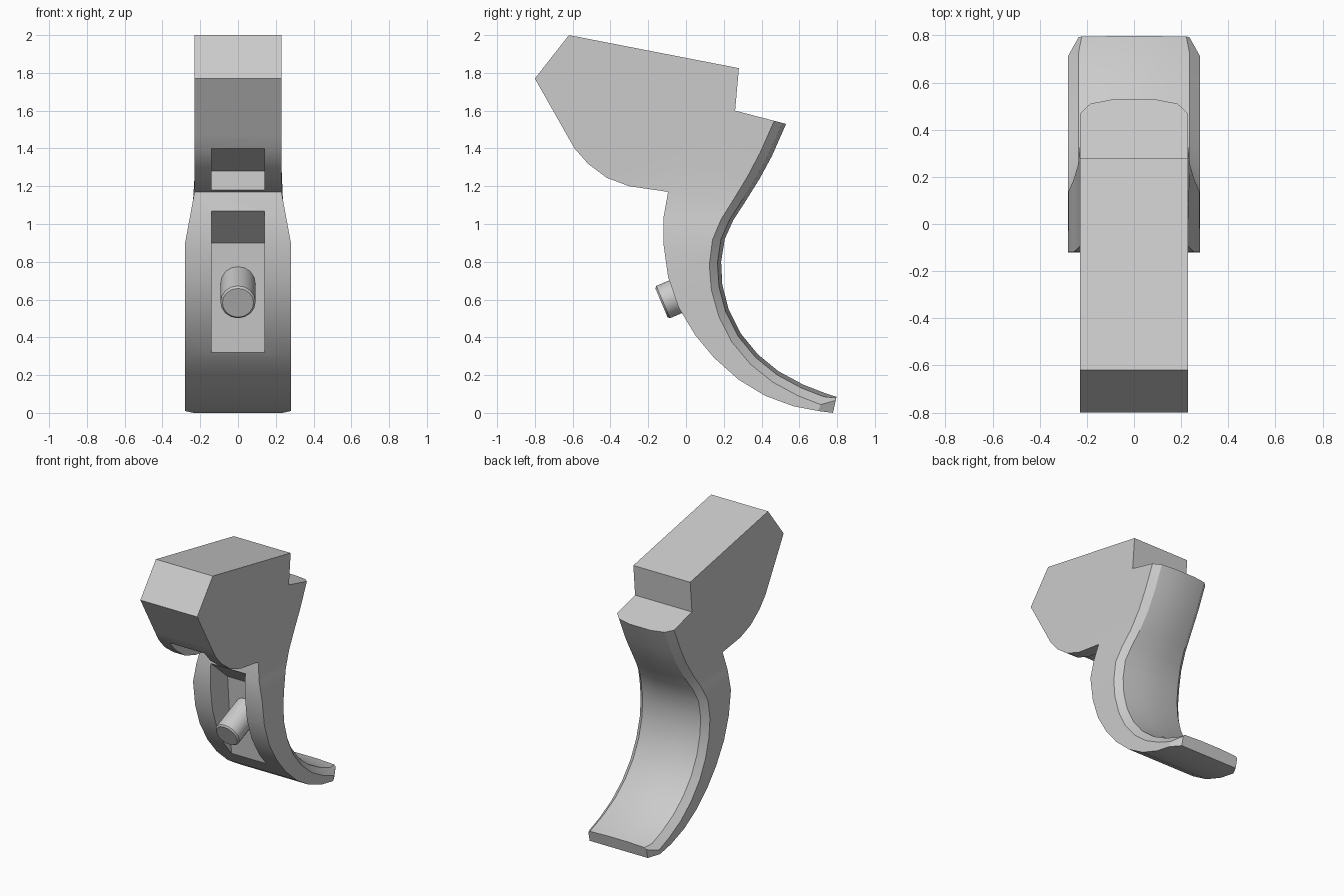
import bpy, bmesh, math
from mathutils import Vector

if "Cube" in bpy.data.objects:
    bpy.data.objects.remove(bpy.data.objects["Cube"])

HEAD_W, LEVER_W, SLOT_W = 0.23, 0.28, 0.14


def half_width(z):
    t = min(max((1.17 - z) / 0.27, 0), 1)
    return HEAD_W + (LEVER_W - HEAD_W) * t


def finish(bm, name):
    bmesh.ops.remove_doubles(bm, verts=bm.verts, dist=1e-5)
    bmesh.ops.recalc_face_normals(bm, faces=bm.faces)
    me = bpy.data.meshes.new(name)
    bm.to_mesh(me)
    bm.free()
    ob = bpy.data.objects.new(name, me)
    bpy.context.collection.objects.link(ob)
    return ob


def activate(ob):
    bpy.ops.object.select_all(action='DESELECT')
    ob.select_set(True)
    bpy.context.view_layer.objects.active = ob


def extrude_profile(bm, pts, w, skip=()):
    """Extrude a (y, z) outline across x; edges listed in skip stay open."""
    left = [bm.verts.new((-w, y, z)) for y, z in pts]
    right = [bm.verts.new((w, y, z)) for y, z in pts]
    bm.faces.new(left)
    bm.faces.new(right[::-1])
    n = len(pts)
    for i in range(n):
        if i not in skip:
            j = (i + 1) % n
            bm.faces.new((left[i], left[j], right[j], right[i]))


# Lever stations, tip to top: front point and back centre point as (y, z)
stations = [
    ((0.778, 0.0), (0.797, 0.085)), ((0.70, 0.01), (0.735, 0.105)),
    ((0.57, 0.035), (0.62, 0.15)), ((0.42, 0.09), (0.49, 0.22)),
    ((0.28, 0.175), (0.38, 0.31)), ((0.15, 0.29), (0.29, 0.42)),
    ((0.05, 0.41), (0.225, 0.55)), ((-0.04, 0.56), (0.192, 0.68)),
    ((-0.095, 0.72), (0.186, 0.80)), ((-0.12, 0.9), (0.205, 0.92)),
    ((-0.118, 1.04), (0.25, 1.02)), ((-0.095, 1.17), (0.315, 1.12)),
    ((0.02, 1.31), (0.39, 1.24)), ((0.14, 1.455), (0.455, 1.36)),
    ((0.26, 1.6), (0.53, 1.53))]
CREASE = 11

bm = bmesh.new()
rings = []
for i, (f, c) in enumerate(stations):
    f, c = Vector(f), Vector(c)
    d = (f - c).normalized()
    k = 0.3 if i == 0 else 1.0
    side, bevel = c + d * 0.065 * k, c + d * 0.02 * k

    def width(p):
        return 0.235 if i == 0 else half_width(p.y)
    half = [(width(f), f), (width(side), side),
            (width(bevel) - 0.045 * k, bevel), (0.085, c)]
    pts = [(-x, *p) for x, p in half] + [(x, *p) for x, p in half[::-1]]
    rings.append([bm.verts.new(p) for p in pts])
for i in range(len(rings) - 1):
    a, b = rings[i], rings[i + 1]
    for k in range(8):
        if k == 7 and i >= CREASE:      # open where the head joins
            continue
        j = (k + 1) % 8
        bm.faces.new((a[k], a[j], b[j], b[k]))
bm.faces.new(rings[0])
bm.faces.new(rings[-1])

# Head block, sharing the joint points with the lever
joint = [s[0] for s in stations[CREASE:]]
head = joint + [(0.28, 1.825), (-0.62, 2.0), (-0.8, 1.77), (-0.63, 1.47),
                (-0.59, 1.40), (-0.52, 1.32), (-0.42, 1.245), (-0.3, 1.2)]
extrude_profile(bm, head, HEAD_W, skip=(0, 1, 2))
body = finish(bm, "lever_body")

# Front slot and head recess
for name, prof in (
        ("slot_cutter", [(-0.15, 1.10), (0.08, 0.9), (0.125, 0.32), (-0.15, 0.32)]),
        ("recess_cutter", [(-0.70, 1.43), (-0.59, 1.40), (-0.15, 1.28),
                           (-0.16, 1.1), (-0.70, 1.1)])):
    cb = bmesh.new()
    extrude_profile(cb, prof, SLOT_W)
    cutter = finish(cb, name)
    cutter.hide_render = True
    mod = body.modifiers.new(name, 'BOOLEAN')
    mod.operation, mod.solver, mod.object = 'DIFFERENCE', 'EXACT', cutter
    activate(body)
    bpy.ops.object.modifier_apply(modifier=name)
    bpy.data.objects.remove(cutter)
activate(body)
bpy.ops.object.shade_smooth_by_angle(angle=math.radians(25))

# Peg standing in the slot, with a small bevel on its rim
axis = Vector((0, 0.92, 0.39)).normalized()
tip = Vector((0, -0.13, 0.583))
length = 0.28
bpy.ops.mesh.primitive_cylinder_add(
    vertices=16, radius=0.093, depth=length, location=tip + axis * length / 2,
    rotation=axis.to_track_quat('Z', 'Y').to_euler())
peg = bpy.context.object
peg.name = "peg"
bev = peg.modifiers.new("rim", 'BEVEL')
bev.width, bev.segments, bev.limit_method = 0.01, 1, 'ANGLE'
bev.angle_limit = math.radians(60)
bpy.ops.object.modifier_apply(modifier="rim")
bpy.ops.object.shade_smooth_by_angle(angle=math.radians(30))
